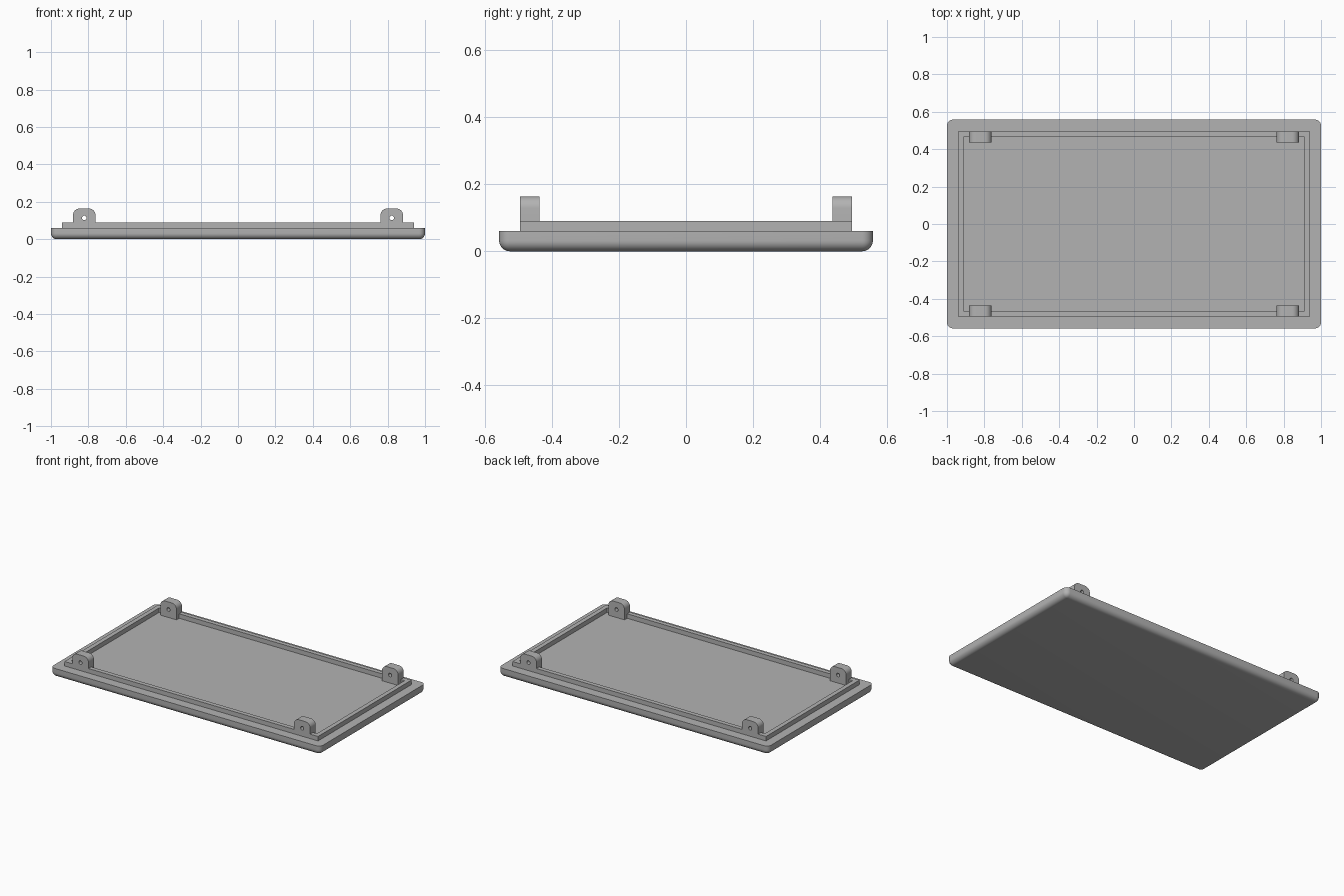
import bpy, bmesh, math
from mathutils import Vector

cube = bpy.data.objects.get("Cube")
if cube:
    bpy.data.objects.remove(cube, do_unlink=True)

grey = bpy.data.materials.new("plain_grey")
grey.use_nodes = True
grey.diffuse_color = (0.45, 0.45, 0.45, 1)
grey.node_tree.nodes["Principled BSDF"].inputs["Base Color"].default_value = (0.45, 0.45, 0.45, 1)


def box(name, x, y, z):
    """Box from (min, max) ranges."""
    bm = bmesh.new()
    bmesh.ops.create_cube(bm, size=1)
    for v in bm.verts:
        v.co = Vector([(r[0] + r[1]) / 2 + c * (r[1] - r[0]) for c, r in zip(v.co, (x, y, z))])
    mesh = bpy.data.meshes.new(name)
    bm.to_mesh(mesh)
    bm.free()
    obj = bpy.data.objects.new(name, mesh)
    bpy.context.collection.objects.link(obj)
    mesh.materials.append(grey)
    return obj


def round_edges(obj, rule, radius, segments=8):
    """Bevel the edges whose two end points satisfy the rule."""
    bm = bmesh.new()
    bm.from_mesh(obj.data)
    edges = [e for e in bm.edges if rule(e.verts[0].co, e.verts[1].co)]
    bmesh.ops.bevel(bm, geom=edges, offset=radius, segments=segments,
                    profile=0.5, affect='EDGES')
    bm.to_mesh(obj.data)
    bm.free()


def cut(obj, cutter):
    mod = obj.modifiers.new("cut", 'BOOLEAN')
    mod.operation = 'DIFFERENCE'
    mod.solver = 'EXACT'
    mod.object = cutter
    cutter.hide_render = True
    cutter.hide_set(True)


def smooth(obj):
    bpy.ops.object.select_all(action='DESELECT')
    obj.select_set(True)
    bpy.context.view_layer.objects.active = obj
    bpy.ops.object.shade_smooth_by_angle(angle=math.radians(30))


# Base plate, rounded on its upright corners and underside
PLATE_TOP, RIM_TOP = 0.06, 0.09
plate = box("base_plate", (-1, 1), (-0.558, 0.558), (0, PLATE_TOP))
round_edges(plate, lambda a, b: abs(a.z - b.z) > 0.01 or max(a.z, b.z) < 0.01, 0.032)
smooth(plate)

# Raised rim: four walls from one inset top face
rim = box("raised_rim", (-0.94, 0.94), (-0.495, 0.495), (PLATE_TOP, RIM_TOP))
bm = bmesh.new()
bm.from_mesh(rim.data)
caps = [f for f in bm.faces if abs(f.normal.z) > 0.9]
bmesh.ops.inset_individual(bm, faces=caps, thickness=0.042)
bmesh.ops.bridge_loops(bm, edges=[e for f in caps for e in f.edges])
bmesh.ops.delete(bm, geom=caps, context='FACES_ONLY')
bmesh.ops.recalc_face_normals(bm, faces=bm.faces)
bm.to_mesh(rim.data)
bm.free()

# Four screw tabs with rounded shoulders and a hole
for side_x, left_right in ((1, "left"), (-1, "right")):
    for side_y, front_back in ((-1, "front"), (1, "back")):
        x, y = side_x * 0.822, side_y * 0.466
        tab = box(f"{front_back}_{left_right}_tab", (x - 0.06, x + 0.06),
                  (y - 0.029, y + 0.029), (PLATE_TOP, 0.164))
        round_edges(tab, lambda a, b: min(a.z, b.z) > 0.16 and abs(a.y - b.y) > 0.01, 0.035)
        bpy.ops.mesh.primitive_cylinder_add(vertices=24, radius=0.012, depth=0.2,
                                            location=(x, y, 0.114),
                                            rotation=(math.pi / 2, 0, 0))
        hole = bpy.context.object
        hole.name = f"{front_back}_{left_right}_hole_cutter"
        smooth(tab)
        cut(tab, hole)
